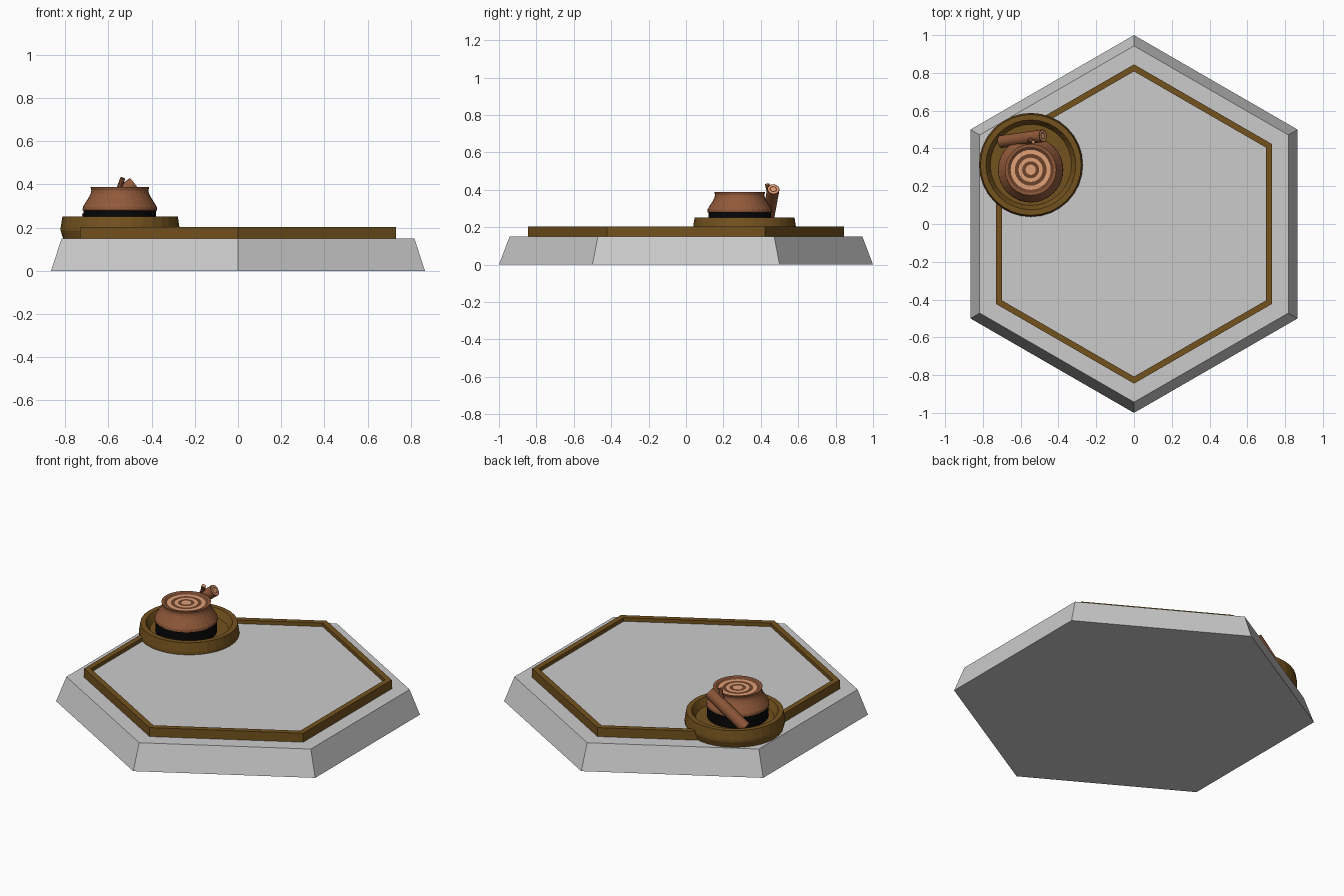
import bpy, math
from mathutils import Vector

if "Cube" in bpy.data.objects:
    bpy.data.objects.remove(bpy.data.objects["Cube"])


def material(name, rgb):
    m = bpy.data.materials.new(name)
    m.diffuse_color = (*rgb, 1)
    m.use_nodes = True
    m.node_tree.nodes["Principled BSDF"].inputs["Base Color"].default_value = m.diffuse_color
    return m


stone = material("stone", (0.56, 0.56, 0.56))
bronze = material("bronze", (0.175, 0.085, 0.013))
black = material("black", (0.002, 0.002, 0.002))
bark = material("bark", (0.28, 0.10, 0.042))
pale = material("pale_wood", (0.75, 0.35, 0.18))
dark = material("dark_wood", (0.15, 0.055, 0.025))


def lathe(name, profile, sides, mats=(), bands=None, closed=False, loc=(0, 0, 0), phase=0.0):
    """Revolve (radius, z) points; end points are capped unless the profile is a closed loop."""
    n = len(profile)
    verts = [(r * math.cos(phase + math.tau * i / sides), r * math.sin(phase + math.tau * i / sides), z)
             for r, z in profile for i in range(sides)]
    faces, ids = [], []
    for k in range(n if closed else n - 1):
        a, b = k * sides, (k + 1) % n * sides
        for i in range(sides):
            j = (i + 1) % sides
            faces.append((a + i, a + j, b + j, b + i))
            ids.append(bands[k] if bands else 0)
    if not closed:
        faces.append(tuple(reversed(range(sides))))
        faces.append(tuple((n - 1) * sides + i for i in range(sides)))
        ids += [0, 2 if bands else 0]  # pale heartwood closes the ringed ends
    me = bpy.data.meshes.new(name)
    me.from_pydata(verts, [], faces)
    for m in mats:
        me.materials.append(m)
    me.polygons.foreach_set("material_index", ids)
    me.update()
    ob = bpy.data.objects.new(name, me)
    ob.location = loc
    bpy.context.collection.objects.link(ob)
    return ob


def stick(name, start, end, r, sides, rings):
    """Round branch between two points with growth rings on its upper end."""
    start, end = Vector(start), Vector(end)
    d = end - start
    prof = [(r, 0), (r, d.length)] + [(r * f, d.length) for f in rings]
    bands = [0] + [1 + i % 2 for i in range(len(rings))]
    ob = lathe(name, prof, sides, (bark, dark, pale), bands, loc=start)
    ob.rotation_euler = d.to_track_quat('Z', 'Y').to_euler()
    return ob


# Hexagonal plinth, its raised border and the slab inside the border
up = math.pi / 2
lathe("hex_base", [(1.0, 0), (0.943, 0.15)], 6, (stone,), phase=up)
lathe("hex_border", [(0.845, 0.148), (0.845, 0.204), (0.808, 0.204), (0.808, 0.148)], 6,
      (bronze,), closed=True, phase=up)
lathe("hex_slab", [(0.82, 0.148), (0.82, 0.182)], 6, (stone,), phase=up)

# Round dish straddling the border
lathe("dish", [(0.264, 0.15), (0.275, 0.185), (0.275, 0.2), (0.267, 0.252), (0.238, 0.252),
               (0.215, 0.21)], 32, (bronze,), loc=(-0.546, 0.313, 0))

# Stump: black collar, flared bark and recessed cut face with rings
centre = (-0.547, 0.287, 0)
lathe("stump_collar", [(0.168, 0.205), (0.168, 0.282)], 32, (black,), loc=centre)
lathe("stump", [(0.166, 0.276), (0.173, 0.281), (0.171, 0.296), (0.158, 0.318), (0.144, 0.340),
                (0.135, 0.358), (0.132, 0.372), (0.136, 0.388), (0.122, 0.388), (0.106, 0.380),
                (0.084, 0.380), (0.064, 0.380), (0.045, 0.380), (0.027, 0.380)],
      32, (bark, dark, pale), [0, 0, 0, 0, 0, 0, 0, 0, 1, 2, 1, 2, 1], loc=centre)

# Log leaning on the stump, with a twig
stick("leaning_log", (-0.703, 0.436, 0.236), (-0.482, 0.467, 0.403), 0.033, 20, (0.85, 0.62, 0.4, 0.2))
stick("log_twig", (-0.565, 0.455, 0.345), (-0.533, 0.434, 0.430), 0.012, 10, (0.7,))

# Smooth only the round wood; the dish, stump and hexagons keep flat facets
bpy.ops.object.select_all(action='DESELECT')
for name in ("leaning_log", "log_twig", "stump_collar"):
    ob = bpy.data.objects[name]
    ob.select_set(True)
    bpy.context.view_layer.objects.active = ob
bpy.ops.object.shade_smooth_by_angle(angle=math.radians(30))
